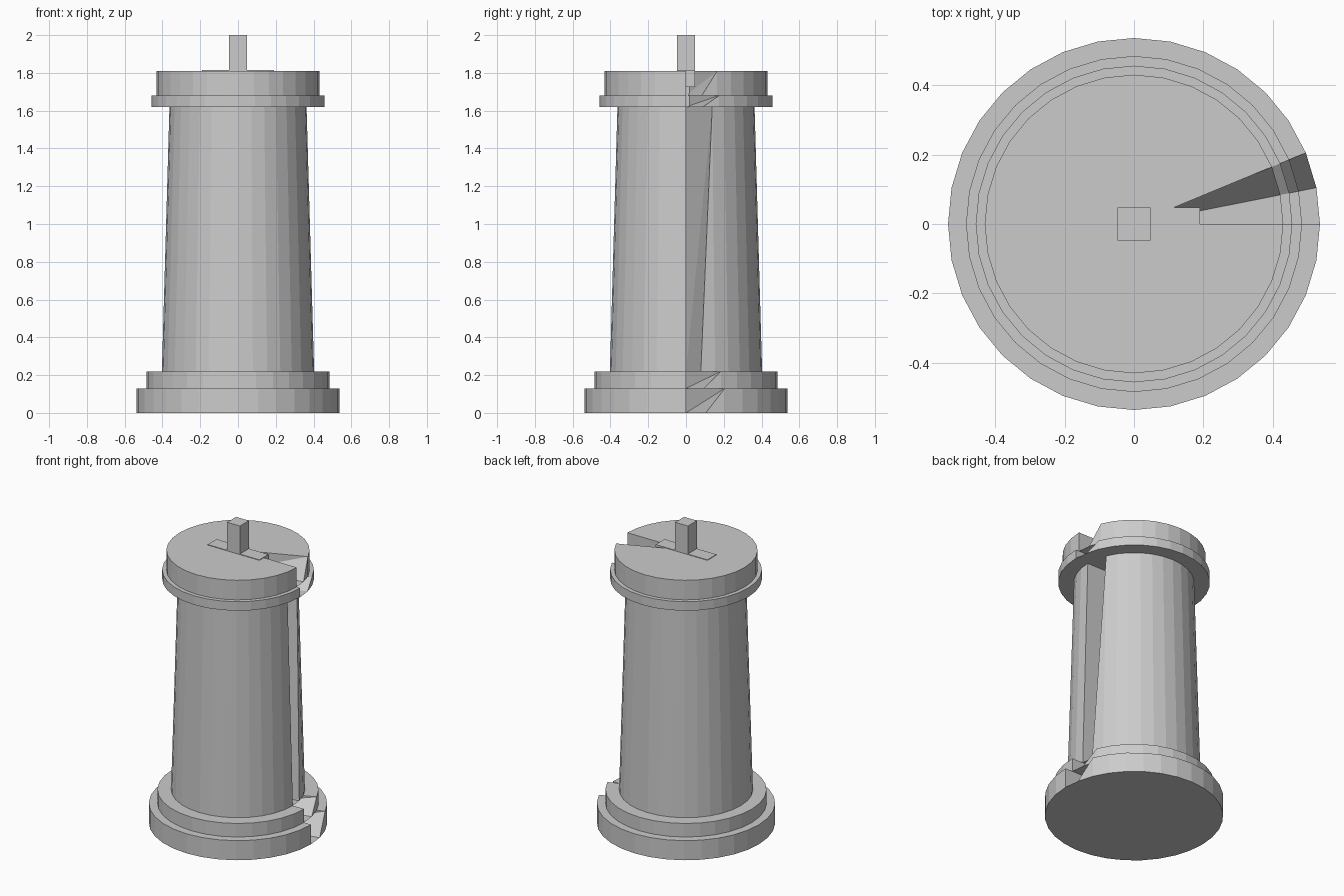
import bpy, bmesh
from math import cos, sin, tau

if "Cube" in bpy.data.objects:
    bpy.data.objects.remove(bpy.data.objects["Cube"])

SIDES = 32


def drum(name, r0, r1, z0, z1):
    """Fan-capped drum; one rim vertex is collapsed to the base centre (the notch)."""
    bm = bmesh.new()
    base_c = bm.verts.new((0, 0, z0))
    top_c = bm.verts.new((0, 0, z1))
    low, high = [], []
    for i in range(SIDES):
        a = tau * i / SIDES
        low.append(bm.verts.new((r0 * cos(a), r0 * sin(a), z0)))
        high.append(bm.verts.new((r1 * cos(a), r1 * sin(a), z1)))
    for i in range(SIDES):
        j = (i + 1) % SIDES
        bm.faces.new((low[i], low[j], high[j]))
        bm.faces.new((low[i], high[j], high[i]))
        bm.faces.new((base_c, low[j], low[i]))
        bm.faces.new((top_c, high[i], high[j]))
    # notch
    high[1].co = base_c.co
    finish(bm, name)


def box(name, hx, hy, z0, z1):
    bm = bmesh.new()
    bmesh.ops.create_cube(bm, size=2)
    for v in bm.verts:
        v.co = (v.co.x * hx, v.co.y * hy, z1 if v.co.z > 0 else z0)
    finish(bm, name)


def finish(bm, name):
    mesh = bpy.data.meshes.new(name)
    bm.to_mesh(mesh)
    bm.free()
    bpy.context.collection.objects.link(bpy.data.objects.new(name, mesh))


# stacked column
drum("plinth", 0.537, 0.537, 0.0, 0.13)
drum("base_step", 0.485, 0.485, 0.13, 0.22)
drum("shaft", 0.403, 0.363, 0.22, 1.62)
drum("collar", 0.457, 0.457, 1.62, 1.68)
drum("cap", 0.431, 0.431, 1.68, 1.81)

# sunken cross on top
box("cross_post", 0.047, 0.047, 1.62, 2.0)
box("cross_arm", 0.19, 0.047, 1.725, 1.814)
